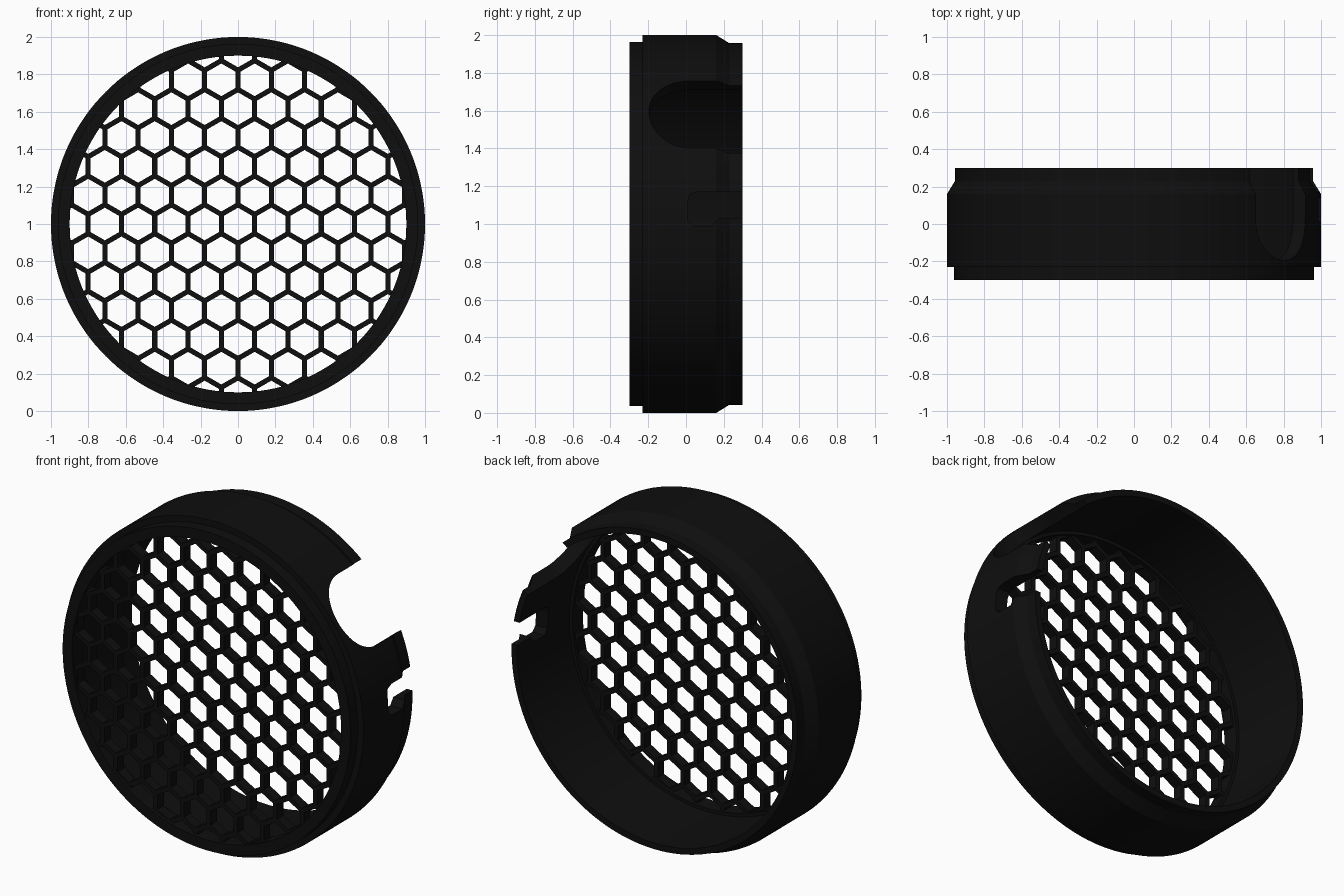
import bpy, bmesh, math
from mathutils import Matrix, Vector

if "Cube" in bpy.data.objects:
    bpy.data.objects.remove(bpy.data.objects["Cube"], do_unlink=True)

black = bpy.data.materials.new("matte black")
black.use_nodes = True
colour = (0.0045, 0.0045, 0.0045, 1)
black.diffuse_color = colour
black.node_tree.nodes["Principled BSDF"].inputs["Base Color"].default_value = colour

CENTRE = Vector((0, 0, 1))


def make_object(name, bm):
    bmesh.ops.recalc_face_normals(bm, faces=bm.faces)
    mesh = bpy.data.meshes.new(name)
    bm.to_mesh(mesh)
    bm.free()
    mesh.materials.append(black)
    obj = bpy.data.objects.new(name, mesh)
    bpy.context.collection.objects.link(obj)
    return obj


def lathe(name, profile, segments=144):
    """Spin a closed (radius, y) profile about the y axis."""
    bm = bmesh.new()
    rings = []
    for i in range(segments):
        a = 2 * math.pi * i / segments
        rings.append([bm.verts.new(CENTRE + Vector((r * math.cos(a), y, r * math.sin(a))))
                      for r, y in profile])
    n = len(profile)
    for i in range(segments):
        a, b = rings[i], rings[(i + 1) % segments]
        for j in range(n):
            k = (j + 1) % n
            bm.faces.new((a[j], a[k], b[k], b[j]))
    return make_object(name, bm)


def add_prism(bm, outline, offset):
    """Extrude a closed outline of points by an offset vector."""
    face = bm.faces.new([bm.verts.new(p) for p in outline])
    new = bmesh.ops.extrude_face_region(bm, geom=[face], use_keep_orig=True)["geom"]
    bmesh.ops.translate(bm, verts=[v for v in new if isinstance(v, bmesh.types.BMVert)], vec=offset)


def radial_cutter(name, outline, angle):
    """Prism through the wall; outline is (tangent, y) at the given angle."""
    out = Vector((math.cos(angle), 0, math.sin(angle)))
    tan = Vector((-math.sin(angle), 0, math.cos(angle)))
    bm = bmesh.new()
    add_prism(bm, [CENTRE + out * 0.7 + tan * t + Vector((0, y, 0)) for t, y in outline], out * 0.5)
    return make_object(name, bm)


def cut(obj, cutter):
    mod = obj.modifiers.new("cut", "BOOLEAN")
    mod.operation = "DIFFERENCE"
    mod.solver = "EXACT"
    mod.object = cutter
    bpy.context.view_layer.update()
    evaluated = obj.evaluated_get(bpy.context.evaluated_depsgraph_get())
    mesh = bpy.data.meshes.new_from_object(evaluated)
    obj.modifiers.clear()
    obj.data = mesh
    bpy.data.objects.remove(cutter, do_unlink=True)


# Outer shell: stepped front lip, straight wall, chamfered back rim
shell = lathe("outer_ring", [(0.9, -0.3), (0.963, -0.3), (0.963, -0.23), (1, -0.23),
                             (1, 0.16), (0.957, 0.23), (0.957, 0.3), (0.92, 0.3),
                             (0.92, -0.2), (0.9, -0.2)])

# Large round-bottomed notch open to the back
half = 0.222
arc = [(half * math.cos(a), 0.025 + half * math.sin(a))
       for a in (math.pi + math.pi * i / 24 for i in range(25))]
cut(shell, radial_cutter("notch_cutter", arc + [(half, 0.4), (-half, 0.4)], math.radians(36.5)))

# Small hooked slot below the notch
hook = [(0.17, 0.4), (0.17, 0.06), (0.155, 0.02), (0.12, 0.01), (0.02, 0.01),
        (-0.01, 0.04), (-0.01, 0.14), (0.03, 0.17), (0.03, 0.4)]
cut(shell, radial_cutter("slot_cutter", hook, 0))

# Honeycomb grille: thin disc pierced by rows of hexagons
bm = bmesh.new()
bmesh.ops.create_cone(bm, cap_ends=True, segments=96, radius1=0.93, radius2=0.93, depth=0.06,
                      matrix=Matrix.Translation(CENTRE + Vector((0, -0.25, 0)))
                      @ Matrix.Rotation(math.pi / 2, 4, "X"))
grille = make_object("honeycomb_grille", bm)

pitch, wall = 0.178, 0.027
row = pitch * math.sqrt(3) / 2
radius = (pitch - wall) / math.sqrt(3)
bm = bmesh.new()
for k in range(-6, 7):
    for i in range(-6, 7):
        x, z = (i + 0.5 * (k % 2)) * pitch, k * row
        if math.hypot(x, z) < 0.96:
            hexagon = [CENTRE + Vector((x + radius * math.sin(a), -0.4, z + radius * math.cos(a)))
                       for a in (math.pi / 3 * s for s in range(6))]
            add_prism(bm, hexagon, Vector((0, 0.3, 0)))
cut(grille, make_object("hexagon_cutter", bm))

# Smooth the round walls and keep the steps crisp
bpy.ops.object.select_all(action="DESELECT")
shell.select_set(True)
bpy.context.view_layer.objects.active = shell
bpy.ops.object.shade_smooth_by_angle(angle=math.radians(25))
